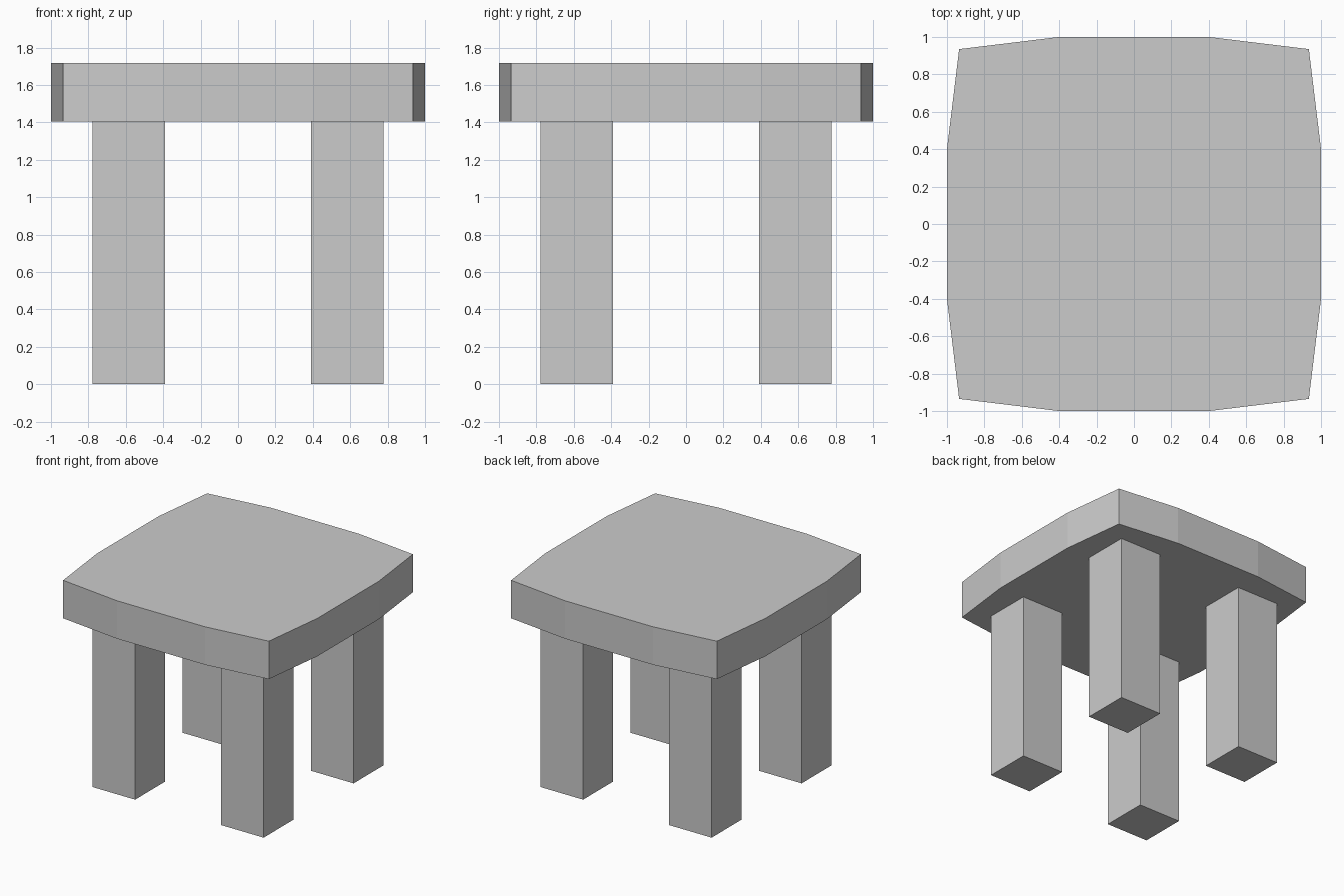
import bpy, bmesh

if "Cube" in bpy.data.objects:
    bpy.data.objects.remove(bpy.data.objects["Cube"])

SEAT_BOTTOM, SEAT_TOP = 1.405, 1.717
LEG_CENTRE, LEG_WIDTH = 0.584, 0.386


def add_object(name, bm):
    bmesh.ops.recalc_face_normals(bm, faces=bm.faces)
    mesh = bpy.data.meshes.new(name)
    bm.to_mesh(mesh)
    bm.free()
    obj = bpy.data.objects.new(name, mesh)
    bpy.context.collection.objects.link(obj)
    return obj


# Seat: one bowed side turned four times, extruded upwards
outline = []
side = [(-0.935, -0.935), (-0.4, -1.0), (0.4, -1.0)]
for _ in range(4):
    outline += side
    side = [(-y, x) for x, y in side]
bm = bmesh.new()
base = bm.faces.new([bm.verts.new((x, y, SEAT_BOTTOM)) for x, y in outline])
top = bmesh.ops.extrude_face_region(bm, geom=[base], use_keep_orig=True)["geom"]
bmesh.ops.translate(bm, vec=(0, 0, SEAT_TOP - SEAT_BOTTOM),
                    verts=[g for g in top if isinstance(g, bmesh.types.BMVert)])
add_object("seat", bm)

# Four square legs
for row, sy in (("front", -1), ("back", 1)):
    for hand, sx in (("left", -1), ("right", 1)):
        bm = bmesh.new()
        bmesh.ops.create_cube(bm, size=1)
        bmesh.ops.scale(bm, vec=(LEG_WIDTH, LEG_WIDTH, SEAT_BOTTOM), verts=bm.verts)
        leg = add_object(f"{row}_{hand}_leg", bm)
        leg.location = (sx * LEG_CENTRE, sy * LEG_CENTRE, SEAT_BOTTOM / 2)
